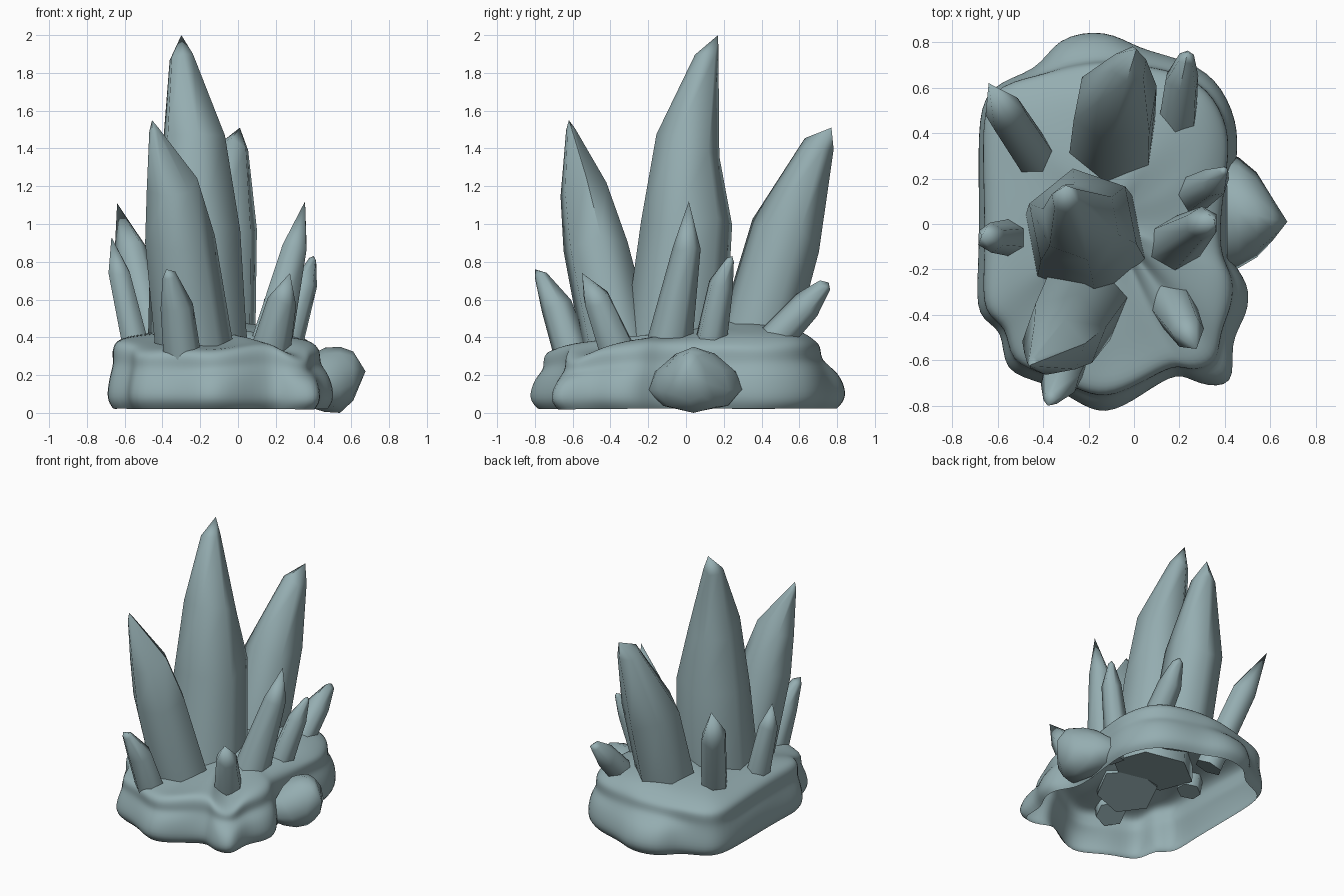
import bpy, bmesh, math, random
from mathutils import Vector

random.seed(4)
if "Cube" in bpy.data.objects:
    bpy.data.objects.remove(bpy.data.objects["Cube"])

stone = bpy.data.materials.new("blue_grey_stone")
stone.use_nodes = True
colour = (0.30, 0.42, 0.44, 1)
stone.diffuse_color = colour
stone.node_tree.nodes["Principled BSDF"].inputs["Base Color"].default_value = colour


def finish(bm, name, subdivide=0, sharp_angle=180):
    """Turn a bmesh into a smooth shaded object with sharp edges kept."""
    bmesh.ops.recalc_face_normals(bm, faces=bm.faces)
    for f in bm.faces:
        f.smooth = True
    for e in bm.edges:
        e.smooth = e.calc_face_angle(0) < math.radians(sharp_angle)
    mesh = bpy.data.meshes.new(name)
    bm.to_mesh(mesh)
    bm.free()
    mesh.materials.append(stone)
    obj = bpy.data.objects.new(name, mesh)
    bpy.context.collection.objects.link(obj)
    if subdivide:
        mod = obj.modifiers.new("round", "SUBSURF")
        mod.levels = mod.render_levels = subdivide


def bridge(bm, a, b):
    n = len(a)
    for i in range(n):
        j = (i + 1) % n
        bm.faces.new((a[i], a[j], b[j], b[i]))


def fan(bm, ring, point):
    tip = bm.verts.new(point)
    for i in range(len(ring)):
        bm.faces.new((ring[i], ring[(i + 1) % len(ring)], tip))


def crystal(name, turn, *stations, sides=6):
    """Uneven six-sided prism through (x, y, z, radius) stations, ending in a tip."""
    bm = bmesh.new()
    centres = [Vector(s[:3]) for s in stations]
    axis = (centres[-2] - centres[0]).normalized()
    tilt = Vector((0, 0, 1)).rotation_difference(axis)
    wobble = [random.uniform(0.99, 1.07) for _ in range(sides)]
    rings = []
    for k, (c, s) in enumerate(zip(centres[:-1], stations)):
        ring = []
        for i in range(sides):
            a = math.radians(turn) + math.tau * i / sides
            r = s[3] * wobble[i]
            lift = random.uniform(-0.3, 0.3) * r if k else 0
            ring.append(bm.verts.new(c + tilt @ Vector((r * math.cos(a), r * math.sin(a), lift))))
        rings.append(ring)
    for a, b in zip(rings, rings[1:]):
        bridge(bm, a, b)
    fan(bm, rings[-1], centres[-1])
    bm.faces.new(rings[0][::-1])
    finish(bm, name, sharp_angle=66)


# Crystals
crystal("main_crystal", 40, (-.215, -.06, .34, .275), (-.225, 0, .98, .245), (-.235, .01, 1.42, .175),
        (-.3, .11, 1.88, .065), (-.3, .17, 2))
crystal("front_crystal", 10, (-.23, -.35, .32, .2), (-.305, -.48, .9, .178), (-.345, -.54, 1.18, .132),
        (-.445, -.61, 1.5, .025), (-.455, -.62, 1.55))
crystal("back_crystal", 20, (-.095, .35, .32, .2), (-.08, .53, .95, .19), (-.02, .7, 1.41, .08),
        (.01, .77, 1.51))
crystal("back_right_crystal", 0, (-.42, .27, .3, .095), (-.56, .48, .85, .09), (-.64, .62, 1.11))
crystal("right_crystal", 30, (-.53, -.06, .3, .08), (-.63, -.06, .74, .062), (-.67, -.05, .93))
crystal("small_front_crystal", 15, (-.29, -.59, .27, .1), (-.325, -.69, .58, .085),
        (-.365, -.77, .73, .035), (-.38, -.8, .76))
crystal("front_left_crystal", 0, (.165, -.35, .3, .105), (.235, -.47, .6, .075), (.275, -.55, .74))
crystal("left_crystal", 30, (.16, -.1, .3, .125), (.3, .005, .88, .072), (.355, .015, 1.12))
crystal("small_left_crystal", 10, (.24, .12, .3, .088), (.35, .185, .67, .066),
        (.395, .235, .81, .02), (.4, .245, .83))
crystal("back_left_crystal", 20, (.185, .39, .3, .092), (.21, .63, .56, .077),
        (.23, .73, .67, .035), (.235, .755, .69))

# Hollow rock base: foot outline x, y, shoulder inset, shoulder height
outline = [
    (.42, .02, .9, .37), (.46, .28, .9, .38), (.47, .46, .9, .37), (.37, .66, .9, .39),
    (.2, .74, .9, .4), (.02, .78, .88, .4), (-.12, .87, .79, .4), (-.35, .83, .8, .39),
    (-.42, .68, .96, .38), (-.67, .63, .96, .37), (-.69, .4, .96, .36), (-.69, .1, .94, .37),
    (-.69, -.2, .94, .38), (-.71, -.43, .93, .38), (-.57, -.46, .97, .36), (-.59, -.66, .91, .33),
    (-.4, -.7, .94, .34), (-.27, -.78, .92, .34), (-.13, -.86, .89, .33), (.04, -.76, .92, .35),
    (.2, -.65, .94, .37), (.28, -.72, .88, .33), (.46, -.73, .82, .29), (.42, -.52, .9, .35),
    (.51, -.41, .86, .36), (.52, -.26, .84, .37), (.42, -.16, .92, .37)]
bm = bmesh.new()
middle = Vector((-.1, 0, 0))
# Each level: blend towards the shoulder, height share, shrink, rise
levels = [(0, .06, .94, 0), (0, .2, 1.005, 0), (.1, .55, .975, 0), (.8, .7, .985, 0), (.8, .88, 1, 0),
          (1, 1, .97, 0), (1, 1, .83, .03), (1, 1, .55, .055), (1, 1, .25, .07)]
rings = []
for blend, share, shrink, rise in levels:
    ring = []
    for x, y, inset, top in outline:
        offset = (Vector((x, y, 0)) - middle) * (1 + (inset - 1) * blend) * shrink
        lump = random.uniform(-.01, .01) if share > .1 else 0
        height = top * share + rise * (1 + offset.y) + lump
        ring.append(bm.verts.new(middle + offset * (1 + lump) + Vector((0, 0, height))))
    rings.append(ring)
for a, b in zip(rings, rings[1:]):
    bridge(bm, a, b)
fan(bm, rings[-1], middle + Vector((0, 0, .44)))
finish(bm, "rock_base", subdivide=2)

# Hollow boulder bulging from the left side of the base, wider near the ground
bm = bmesh.new()
rings = []
for x, y, z, wide, tall in [(.41, .05, .17, .25, .15), (.46, .05, .175, .235, .17),
                            (.54, .04, .175, .18, .175), (.61, .02, .195, .09, .13)]:
    ring = []
    for i in range(10):
        a = math.tau * i / 10 + math.pi / 2
        spread = wide * math.cos(a) * (1 - .3 * math.sin(a))
        ring.append(bm.verts.new((x, y + spread, z + tall * math.sin(a))))
    rings.append(ring)
for a, b in zip(rings, rings[1:]):
    bridge(bm, a, b)
fan(bm, rings[-1], (.675, .01, .22))
finish(bm, "side_boulder", sharp_angle=75)
